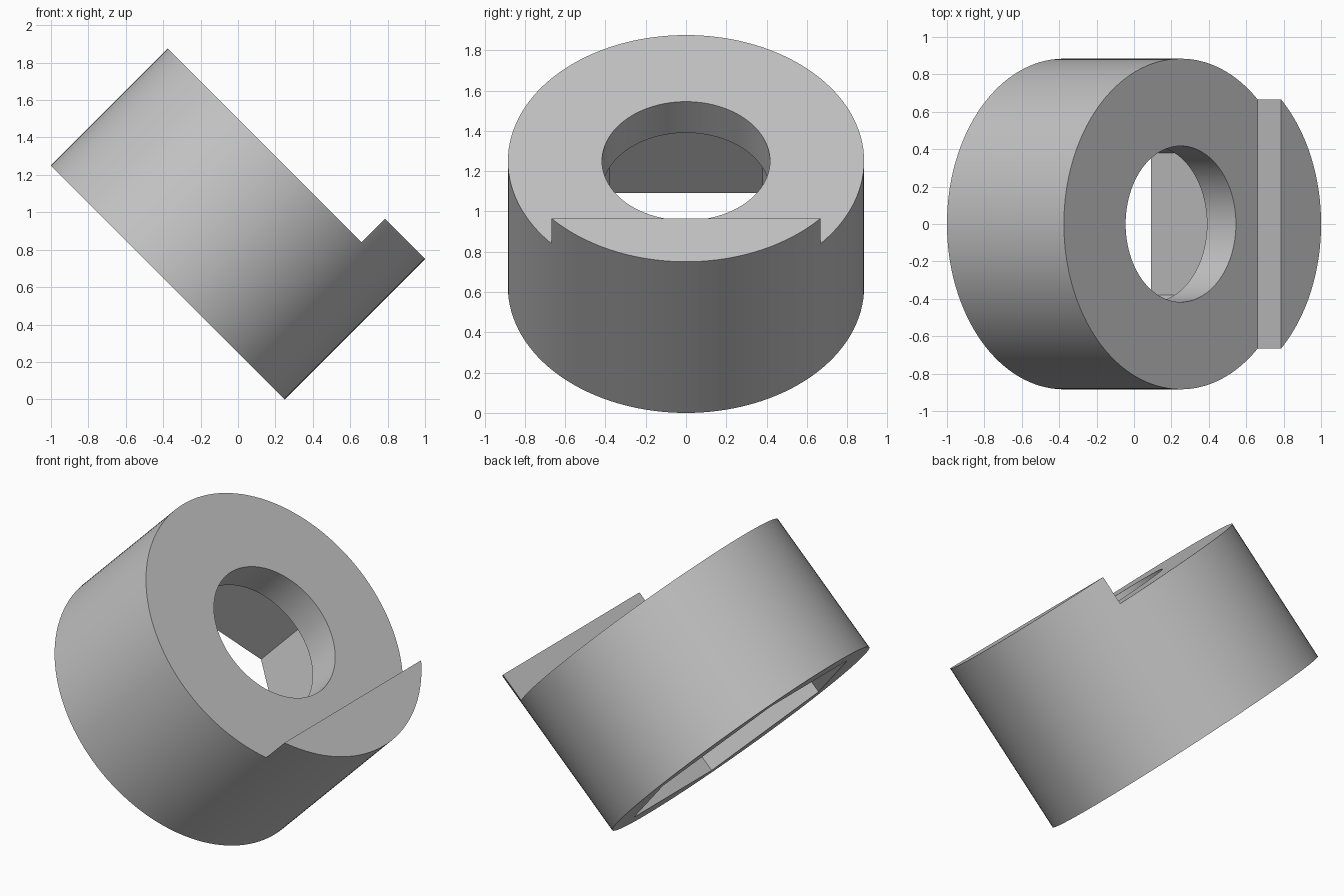
import bpy
import math
from mathutils import Matrix

cube = bpy.data.objects.get("Cube")
if cube:
    bpy.data.objects.remove(cube, do_unlink=True)

RADIUS, HEIGHT = 0.884, 1.061
FACE_HEIGHT = 0.884      # main end face, below the raised lip
LIP_START = 0.58         # distance of the lip's straight edge from the axis
BORE_RADIUS = 0.417
HEX_RADIUS, HEX_DEPTH = 0.76, 0.665

grey = bpy.data.materials.new("light grey")
grey.use_nodes = True
colour = (0.55, 0.55, 0.55, 1)
grey.diffuse_color = colour
grey.node_tree.nodes["Principled BSDF"].inputs["Base Color"].default_value = colour


def prism(name, outline, low, high):
    """Extrude a counter-clockwise outline between two heights."""
    n = len(outline)
    verts = [(x, y, z) for z in (low, high) for x, y in outline]
    faces = [tuple(reversed(range(n))), tuple(range(n, 2 * n))]
    faces += [(i, (i + 1) % n, n + (i + 1) % n, n + i) for i in range(n)]
    mesh = bpy.data.meshes.new(name)
    mesh.from_pydata(verts, [], faces)
    mesh.materials.append(grey)
    obj = bpy.data.objects.new(name, mesh)
    bpy.context.collection.objects.link(obj)
    return obj


def ring(radius, sides):
    # First corner lies on the y axis
    angles = [math.pi / 2 + math.tau * i / sides for i in range(sides)]
    return [(radius * math.cos(a), radius * math.sin(a)) for a in angles]


# Cylindrical body at full lip height
body = prism("collar_body", ring(RADIUS, 128), 0, HEIGHT)

# Cutters: step beside the lip, round bore, hexagonal pocket in the underside
step = [(-2, -2), (LIP_START, -2), (LIP_START, 2), (-2, 2)]
cutters = [
    prism("step_cutter", step, FACE_HEIGHT, 2),
    prism("bore_cutter", ring(BORE_RADIUS, 96), -1, 2),
    prism("hex_pocket_cutter", ring(HEX_RADIUS, 6), -1, HEX_DEPTH),
]
bpy.ops.object.select_all(action="DESELECT")
body.select_set(True)
bpy.context.view_layer.objects.active = body
for cutter in cutters:
    cutter.hide_render = True
    cut = body.modifiers.new(cutter.name, "BOOLEAN")
    cut.operation = "DIFFERENCE"
    cut.solver = "EXACT"
    cut.object = cutter
    bpy.ops.object.modifier_apply(modifier=cut.name)
    bpy.data.objects.remove(cutter, do_unlink=True)

bpy.ops.object.shade_smooth_by_angle(angle=math.radians(30))

# Tip the axis halfway between upright and +x
body.matrix_world = Matrix.Translation((-0.375, 0, 0.625)) @ Matrix.Rotation(math.pi / 4, 4, "Y")
